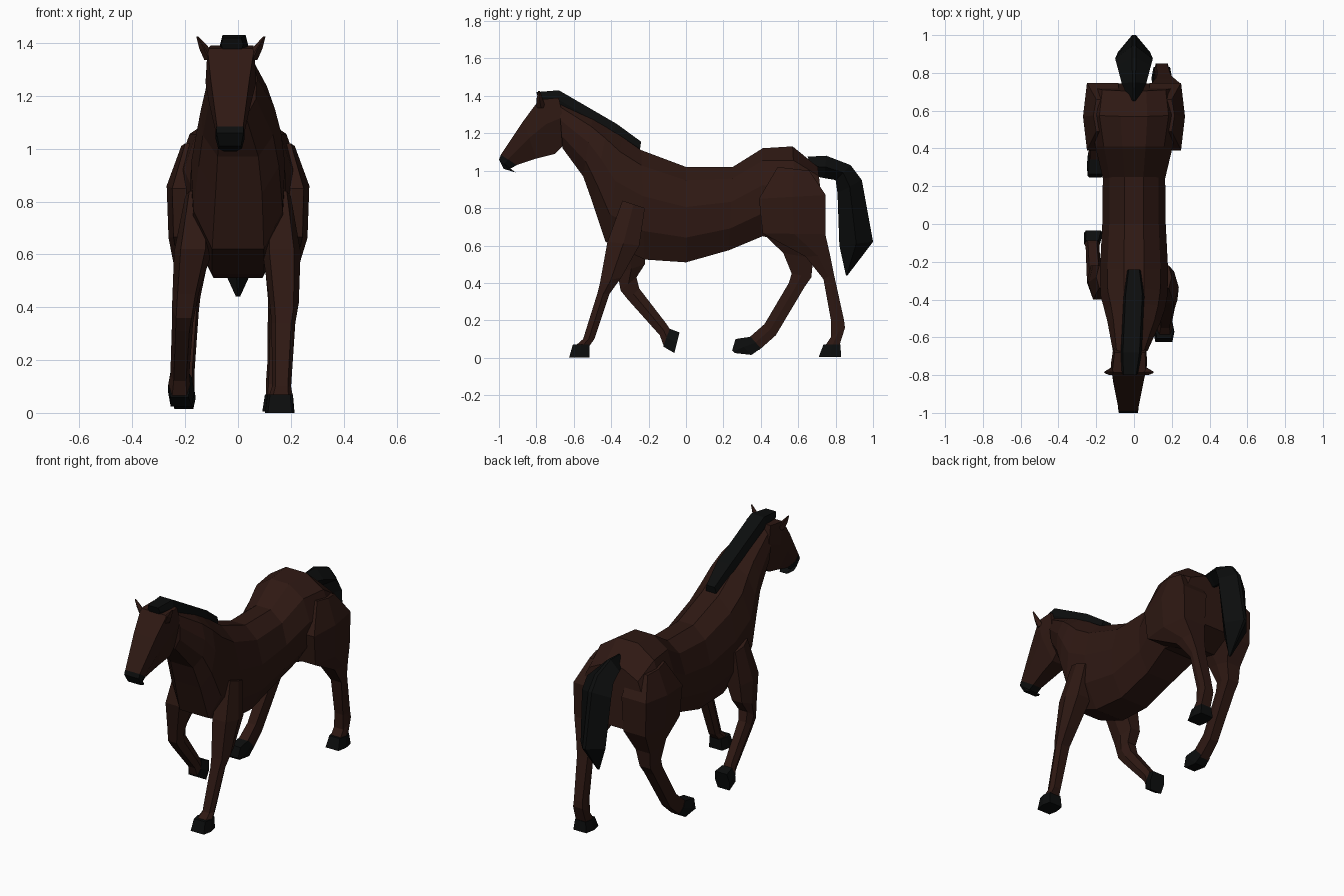
import bpy, bmesh

def material(name, rgb):
    m = bpy.data.materials.new(name)
    m.diffuse_color = (*rgb, 1)
    return m

BROWN = material("brown_coat", (0.028, 0.0095, 0.0065))
BLACK = material("black_hair_and_hoof", (0.0035, 0.004, 0.004))

# half cross-sections: (position from edge a to edge b, share of half width)
BARREL = [(0, 0.3), (0.14, 0.78), (0.42, 1.0), (0.74, 0.95), (1, 0.55)]
SKULL = [(0, 0.92), (0.45, 1.0), (1, 0.55)]
LIMB = [(0, 0.65), (0.5, 1.0), (1, 0.65)]
BLOCK = [(0, 0.8), (0.5, 1.0), (1, 0.8)]
DIAMOND = [(0, 0.12), (0.5, 1.0), (1, 0.12)]

def loft(name, rings, profile, mat, side=1):
    """Skin rings (ya, za, yb, zb, centre x, half width) read off the side outline."""
    bm = bmesh.new()
    loops = []
    for ya, za, yb, zb, cx, hw in rings:
        half = [(t, w) for t, w in profile] + [(t, -w) for t, w in reversed(profile)]
        loops.append([bm.verts.new((side * cx + w * hw, ya + (yb - ya) * t, za + (zb - za) * t))
                      for t, w in half])
    for l0, l1 in zip(loops, loops[1:]):
        n = len(l0)
        for i in range(n):
            j = (i + 1) % n
            bm.faces.new((l0[i], l0[j], l1[j], l1[i]))
    bm.faces.new(loops[0])
    bm.faces.new(loops[-1])
    bmesh.ops.recalc_face_normals(bm, faces=bm.faces[:])
    me = bpy.data.meshes.new(name)
    bm.to_mesh(me)
    bm.free()
    me.materials.append(mat)
    ob = bpy.data.objects.new(name, me)
    bpy.context.collection.objects.link(ob)
    return ob

# torso and neck
loft("body_and_neck", [
    (0.705, 1.02, 0.745, 0.67, 0, 0.215),
    (0.57, 1.13, 0.60, 0.60, 0, 0.235),
    (0.41, 1.12, 0.41, 0.65, 0, 0.205),
    (0.25, 1.02, 0.23, 0.575, 0, 0.165),
    (0.00, 1.02, 0.00, 0.51, 0, 0.168),
    (-0.24, 1.11, -0.22, 0.525, 0, 0.18),
    (-0.34, 1.18, -0.43, 0.62, 0, 0.178),
    (-0.42, 1.23, -0.50, 0.83, 0.003, 0.16),
    (-0.50, 1.28, -0.55, 0.97, 0, 0.14),
    (-0.68, 1.38, -0.66, 1.12, -0.02, 0.092)], BARREL, BROWN)

# head
loft("head", [
    (-0.68, 1.39, -0.63, 1.16, -0.022, 0.088),
    (-0.785, 1.38, -0.70, 1.09, -0.027, 0.096),
    (-0.87, 1.265, -0.80, 1.065, -0.03, 0.08),
    (-0.99, 1.085, -0.905, 1.03, -0.03, 0.054)], SKULL, BROWN)
loft("muzzle", [
    (-0.99, 1.085, -0.905, 1.03, -0.03, 0.055),
    (-1.0, 1.06, -0.94, 1.01, -0.03, 0.055),
    (-0.975, 1.01, -0.91, 0.99, -0.03, 0.045)], SKULL, BLACK)
for word, s in (("right", 1), ("left", -1)):
    loft(word + "_ear", [
        (-0.80, 1.335, -0.75, 1.335, s * 0.078 - 0.027, 0.022),
        (-0.80, 1.38, -0.765, 1.38, s * 0.10 - 0.027, 0.02),
        (-0.79, 1.425, -0.78, 1.425, s * 0.127 - 0.027, 0.004)], DIAMOND, BROWN)

# mane and tail
loft("mane", [
    (-0.80, 1.42, -0.785, 1.37, -0.022, 0.042),
    (-0.68, 1.43, -0.70, 1.34, -0.015, 0.055),
    (-0.37, 1.25, -0.40, 1.16, 0, 0.055),
    (-0.24, 1.155, -0.25, 1.09, 0, 0.035)], BLOCK, BLACK)
loft("tail", [
    (0.65, 1.075, 0.69, 0.97, 0, 0.03),
    (0.75, 1.08, 0.74, 0.96, 0, 0.065),
    (0.88, 1.03, 0.80, 0.95, 0, 0.09),
    (0.94, 0.95, 0.81, 0.88, 0, 0.10),
    (1.00, 0.62, 0.82, 0.60, 0, 0.085),
    (0.863, 0.44, 0.855, 0.44, 0, 0.008)], DIAMOND, BLACK)

# front legs: shared shoulder, right planted forward, left lifted
shoulder = [(-0.34, 0.84, -0.22, 0.80, 0.155, 0.045)]
loft("right_front_leg", shoulder + [
    (-0.42, 0.62, -0.25, 0.60, 0.165, 0.072),
    (-0.46, 0.40, -0.345, 0.43, 0.175, 0.055),
    (-0.475, 0.34, -0.41, 0.34, 0.172, 0.045),
    (-0.55, 0.10, -0.49, 0.10, 0.165, 0.036),
    (-0.59, 0.065, -0.515, 0.065, 0.162, 0.045)], LIMB, BROWN)
loft("right_front_hoof", [
    (-0.605, 0.07, -0.515, 0.07, 0.16, 0.048),
    (-0.625, 0, -0.515, 0, 0.158, 0.056)], BLOCK, BLACK)
loft("left_front_leg", shoulder + [
    (-0.40, 0.62, -0.22, 0.60, 0.17, 0.072),
    (-0.365, 0.45, -0.22, 0.50, 0.195, 0.052),
    (-0.35, 0.36, -0.265, 0.43, 0.205, 0.045),
    (-0.31, 0.31, -0.25, 0.37, 0.21, 0.04),
    (-0.14, 0.12, -0.10, 0.175, 0.22, 0.036),
    (-0.12, 0.065, -0.085, 0.15, 0.222, 0.042)], LIMB, BROWN, -1)
loft("left_front_hoof", [
    (-0.122, 0.06, -0.087, 0.155, 0.222, 0.042),
    (-0.062, 0.025, -0.035, 0.135, 0.215, 0.05)], BLOCK, BLACK, -1)

# hind legs: shared thigh, right planted back, left stepping forward
thigh = [
    (0.49, 1.02, 0.66, 1.0, 0.14, 0.075),
    (0.39, 0.85, 0.747, 0.87, 0.165, 0.105),
    (0.41, 0.665, 0.745, 0.66, 0.168, 0.095)]
loft("right_hind_leg", thigh + [
    (0.64, 0.54, 0.77, 0.55, 0.165, 0.062),
    (0.735, 0.42, 0.79, 0.45, 0.158, 0.045),
    (0.775, 0.20, 0.845, 0.20, 0.148, 0.036),
    (0.775, 0.11, 0.85, 0.16, 0.147, 0.04),
    (0.745, 0.065, 0.82, 0.065, 0.147, 0.042)], BLOCK, BROWN)
loft("right_hind_hoof", [
    (0.735, 0.07, 0.825, 0.07, 0.147, 0.045),
    (0.71, 0.005, 0.83, 0.005, 0.147, 0.055)], BLOCK, BLACK)
loft("left_hind_leg", thigh + [
    (0.52, 0.56, 0.68, 0.53, 0.18, 0.06),
    (0.565, 0.45, 0.67, 0.43, 0.188, 0.046),
    (0.55, 0.40, 0.635, 0.38, 0.19, 0.042),
    (0.42, 0.18, 0.48, 0.12, 0.20, 0.035),
    (0.34, 0.11, 0.39, 0.04, 0.203, 0.038)], BLOCK, BROWN, -1)
loft("left_hind_hoof", [
    (0.345, 0.112, 0.40, 0.05, 0.204, 0.04),
    (0.265, 0.10, 0.35, 0.015, 0.205, 0.045),
    (0.247, 0.04, 0.26, 0.025, 0.205, 0.04)], BLOCK, BLACK, -1)
